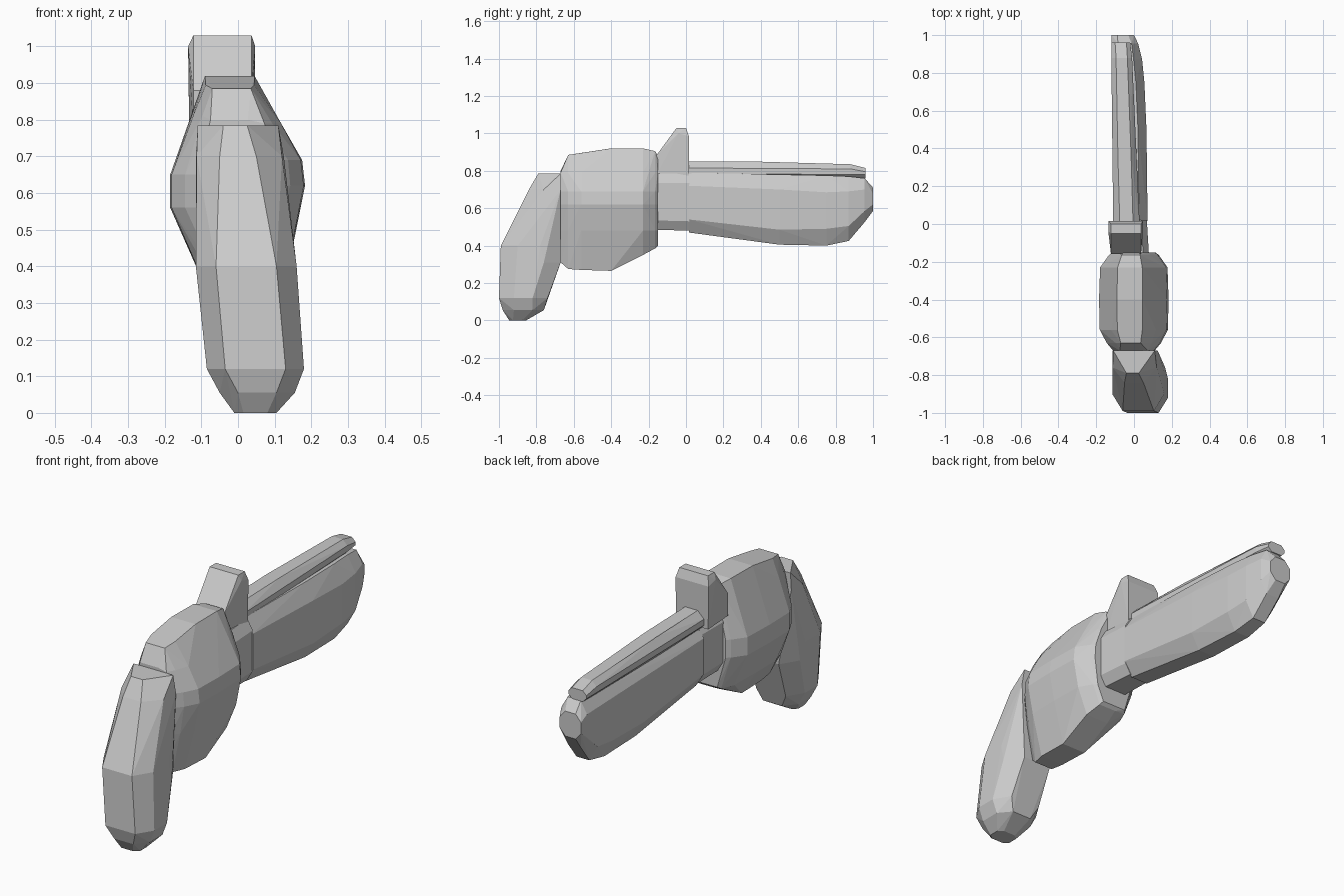
import bpy, bmesh


def hull(name, points):
    """Faceted convex solid wrapped around a few cross-sections."""
    bm = bmesh.new()
    for p in points:
        bm.verts.new(p)
    res = bmesh.ops.convex_hull(bm, input=bm.verts[:])
    junk = {g for g in res["geom_interior"] + res["geom_unused"]
            if isinstance(g, bmesh.types.BMVert)}
    bmesh.ops.delete(bm, geom=list(junk), context='VERTS')
    bmesh.ops.dissolve_limit(bm, angle_limit=0.03, verts=bm.verts[:], edges=bm.edges[:])
    bmesh.ops.recalc_face_normals(bm, faces=bm.faces[:])
    me = bpy.data.meshes.new(name)
    bm.to_mesh(me)
    bm.free()
    ob = bpy.data.objects.new(name, me)
    bpy.context.collection.objects.link(ob)
    return ob


def octagon(a0, a1, b0, b1, ca, cb):
    """Rectangle with cut corners."""
    return [(a0 + ca, b0), (a1 - ca, b0), (a1, b0 + cb), (a1, b1 - cb),
            (a1 - ca, b1), (a0 + ca, b1), (a0, b1 - cb), (a0, b0 + cb)]


def along_y(y, section):
    return [(x, y, z) for x, z in section]


def along_z(z, section):
    return [(x, y, z) for x, y in section]


# Body: lopsided barrel-shaped block, narrowing at both ends
body_section = [(-0.09, 0.92), (0.045, 0.92), (0.12, 0.79), (0.175, 0.69), (0.183, 0.62),
                (0.155, 0.48), (0.10, 0.265), (-0.03, 0.265), (-0.11, 0.39),
                (-0.185, 0.56), (-0.185, 0.65), (-0.125, 0.81)]


def body_ring(y, sx, top, bottom):
    return along_y(y, [(x * sx, min(max(z, bottom), top)) for x, z in body_section])


hull("body", body_ring(-0.67, 0.60, 0.80, 0.31) + body_ring(-0.63, 0.78, 0.885, 0.275)
     + body_ring(-0.56, 0.98, 0.895, 0.27) + body_ring(-0.40, 1.0, 0.92, 0.26)
     + body_ring(-0.23, 0.97, 0.92, 0.35) + body_ring(-0.165, 0.72, 0.905, 0.385)
     + body_ring(-0.15, 0.62, 0.88, 0.40))

# Grip: swept back and leaning to one side towards the bottom
hull("grip", along_z(0.785, [(-0.11, -0.67), (0.11, -0.67), (0.025, -0.79), (-0.04, -0.79)])
     + along_z(0.70, [(-0.115, -0.67), (0.125, -0.67), (-0.113, -0.76), (0.12, -0.76),
                      (0.05, -0.84), (-0.05, -0.84)])
     + along_z(0.40, octagon(-0.115, 0.16, -0.99, -0.69, 0.055, 0.09))
     + along_z(0.31, octagon(-0.10, 0.165, -0.993, -0.67, 0.055, 0.09))
     + along_z(0.12, octagon(-0.085, 0.18, -1.0, -0.74, 0.05, 0.08))
     + along_z(0.055, octagon(-0.05, 0.155, -0.98, -0.76, 0.05, 0.06))
     + along_z(0.0, octagon(-0.01, 0.105, -0.945, -0.855, 0.025, 0.02)))

# Collar joining the barrel to the body
hull("barrel_collar", along_y(-0.18, octagon(-0.10, 0.08, 0.485, 0.785, 0.03, 0.05))
     + along_y(0.02, octagon(-0.10, 0.068, 0.48, 0.785, 0.03, 0.05)))

# Barrel: deep at the middle, tapering to the muzzle
hull("barrel", along_y(0.015, octagon(-0.11, 0.072, 0.47, 0.79, 0.045, 0.07))
     + along_y(0.50, octagon(-0.115, 0.066, 0.405, 0.78, 0.045, 0.08))
     + along_y(0.75, octagon(-0.118, 0.055, 0.40, 0.775, 0.045, 0.09))
     + along_y(0.87, octagon(-0.118, 0.043, 0.425, 0.77, 0.045, 0.08))
     + along_y(0.955, octagon(-0.12, 0.022, 0.525, 0.76, 0.035, 0.06))
     + along_y(1.0, octagon(-0.118, 0.0, 0.585, 0.71, 0.03, 0.035)))

# Rail on top of the barrel
hull("top_rail", along_y(0.0, octagon(-0.11, 0.03, 0.75, 0.85, 0.035, 0.035))
     + along_y(0.35, octagon(-0.115, 0.015, 0.75, 0.85, 0.03, 0.035))
     + along_y(0.88, octagon(-0.12, -0.01, 0.755, 0.835, 0.025, 0.025))
     + along_y(0.96, octagon(-0.12, -0.02, 0.76, 0.815, 0.02, 0.02)))

# Hammer: wedge standing above the joint
side = [(-0.16, 0.77, 0.0), (-0.16, 0.88, 0.0), (-0.05, 1.03, 0.0), (0.0, 1.03, 0.0),
        (-0.04, 1.0, 1.0), (0.015, 0.985, 1.0), (0.015, 0.77, 0.8)]
hull("hammer", [(x, y, z) for y, z, w in side
                for x in (-0.122 - 0.014 * w, 0.037 + 0.01 * w)])
